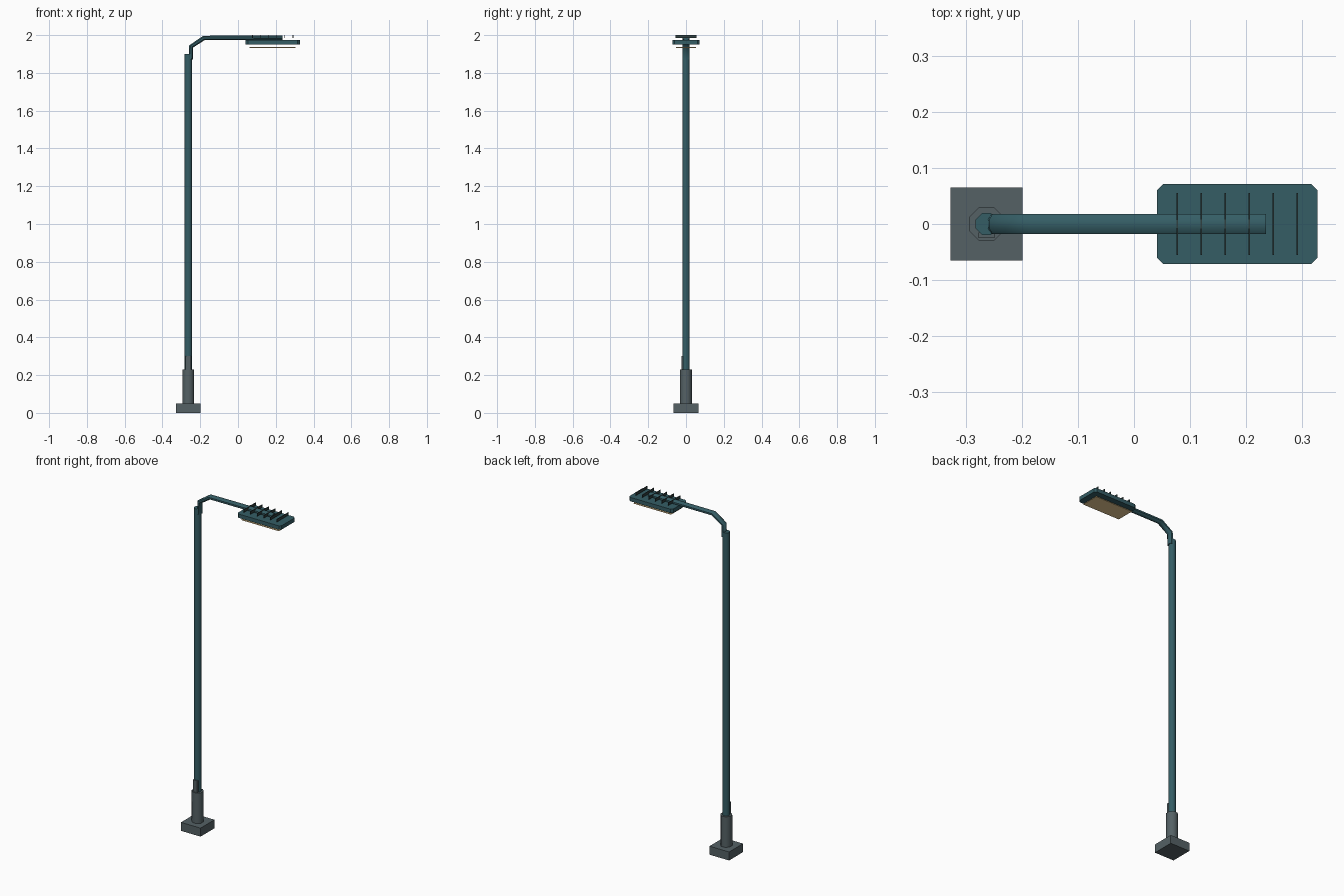
import bpy, bmesh, math
from mathutils import Vector

if "Cube" in bpy.data.objects:
    bpy.data.objects.remove(bpy.data.objects["Cube"])


def material(name, rgb):
    m = bpy.data.materials.new(name)
    m.diffuse_color = (*rgb, 1)
    m.use_nodes = True
    m.node_tree.nodes["Principled BSDF"].inputs["Base Color"].default_value = m.diffuse_color
    return m


TEAL = material("teal_paint", (0.035, 0.11, 0.13))
GREY = material("base_grey", (0.09, 0.12, 0.13))
DARK = material("fin_dark", (0.03, 0.05, 0.05))
GLOW = material("warm_lens", (0.85, 0.62, 0.3))
POLE_X = -0.263


def finish(name, bm, mat, smooth=False):
    bmesh.ops.recalc_face_normals(bm, faces=bm.faces)
    me = bpy.data.meshes.new(name)
    bm.to_mesh(me)
    bm.free()
    ob = bpy.data.objects.new(name, me)
    bpy.context.collection.objects.link(ob)
    me.materials.append(mat)
    if smooth:
        bpy.ops.object.select_all(action='DESELECT')
        ob.select_set(True)
        bpy.context.view_layer.objects.active = ob
        bpy.ops.object.shade_smooth_by_angle(angle=math.radians(50))
    return ob


def box(name, lo, hi, mat, corner=0):
    bm = bmesh.new()
    bmesh.ops.create_cube(bm, size=1)
    for v in bm.verts:
        v.co = Vector([(a + b) / 2 + c * (b - a) for a, b, c in zip(lo, hi, v.co)])
    if corner:
        upright = [e for e in bm.edges
                   if abs(e.verts[0].co.z - e.verts[1].co.z) > 1e-4]
        bmesh.ops.bevel(bm, geom=upright, offset=corner, segments=1, affect='EDGES')
    return finish(name, bm, mat)


def tube(name, path, ry, rn, mat, sides=8):
    """Sweep an oval section along (x, z, tilt) points in the y = 0 plane."""
    bm = bmesh.new()
    rings = []
    for x, z, tilt in path:
        t = math.radians(tilt)
        normal = Vector((-math.sin(t), 0, math.cos(t)))
        ring = []
        for i in range(sides):
            a = 2 * math.pi * (i + 0.5) / sides
            p = Vector((x, 0, z)) + normal * rn * math.sin(a)
            p.y = ry * math.cos(a)
            ring.append(bm.verts.new(p))
        rings.append(ring)
    for r0, r1 in zip(rings, rings[1:]):
        for i in range(sides):
            j = (i + 1) % sides
            bm.faces.new((r0[i], r0[j], r1[j], r1[i]))
    bm.faces.new(rings[0])
    bm.faces.new(rings[-1])
    return finish(name, bm, mat, True)


# Footing, collar, pole and access door
box("base_plate", (-0.327, -0.065, 0), (-0.199, 0.065, 0.05), GREY)
tube("base_collar", [(POLE_X, 0.05, 90), (POLE_X, 0.23, 90)], 0.033, 0.033, GREY)
tube("pole", [(POLE_X, 0.05, 90), (POLE_X, 1.9, 90)], 0.021, 0.021, TEAL)
box("access_door", (POLE_X - 0.014, -0.025, 0.12), (POLE_X + 0.014, -0.015, 0.3), GREY)

# Bent arm
tube("arm", [(-0.25, 1.87, 90), (-0.248, 1.94, 61), (-0.18, 1.985, 17),
             (0.235, 1.986, 0)], 0.019, 0.013, TEAL)

# Lamp head, lens and cooling fins
box("lamp_head", (0.041, -0.071, 1.951), (0.327, 0.071, 1.974), TEAL, 0.011)
box("lens", (0.06, -0.054, 1.933), (0.305, 0.054, 1.937), GLOW)
for i in range(6):
    x = 0.077 + i * 0.0428
    box(f"cooling_fin_{i + 1}", (x - 0.0016, -0.055, 1.984),
        (x + 0.0016, 0.055, 2.0), DARK)
